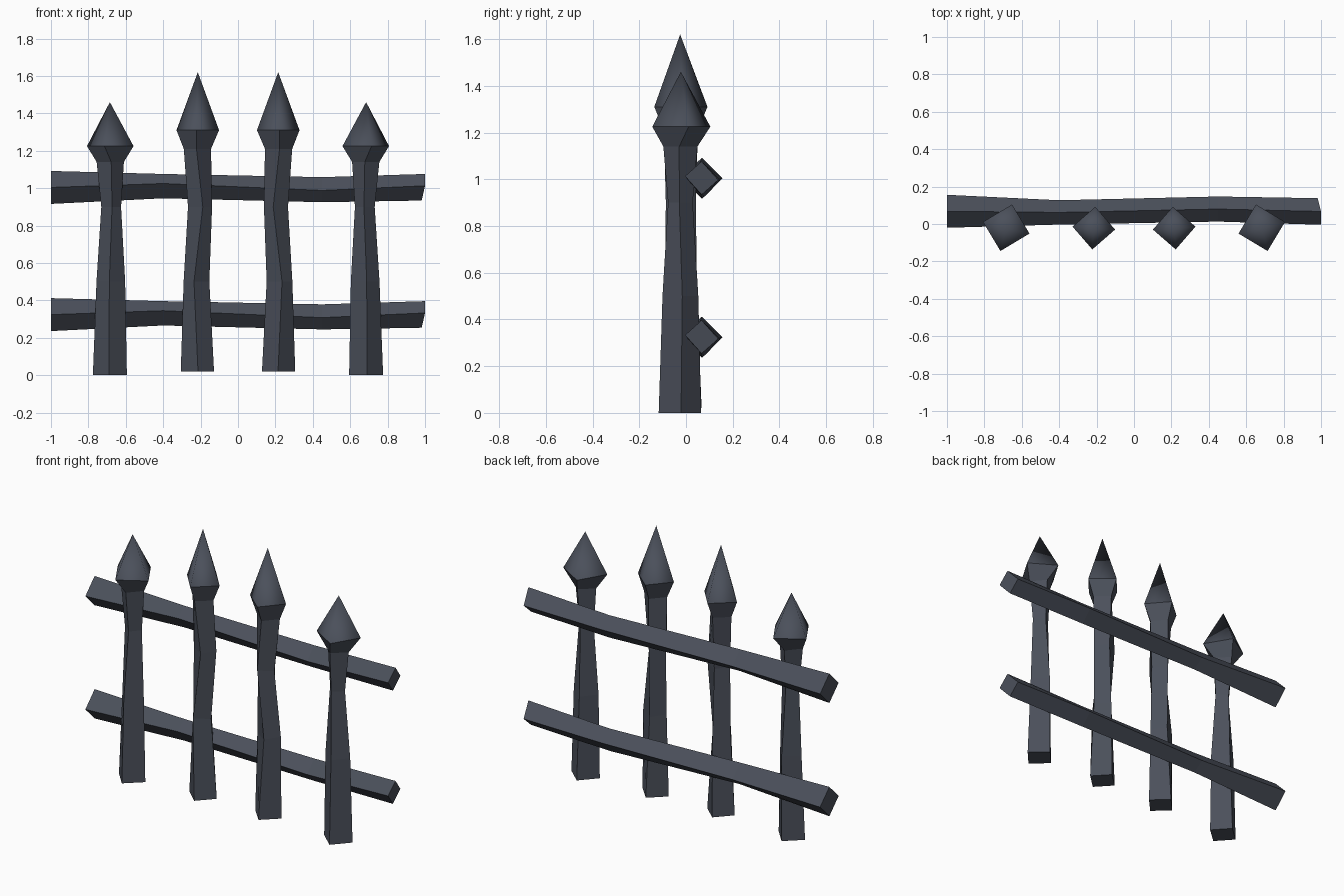
import bpy, bmesh, math

if "Cube" in bpy.data.objects:
    bpy.data.objects.remove(bpy.data.objects["Cube"])

iron = bpy.data.materials.new("dark_iron")
iron.diffuse_color = (0.070, 0.080, 0.104, 1)
iron.use_nodes = True
iron.node_tree.nodes["Principled BSDF"].inputs["Base Color"].default_value = iron.diffuse_color


def loft(name, rings, tip=None, smooth_from=99):
    """Join four-cornered rings, capping the ends or closing on a tip point."""
    bm = bmesh.new()
    vs = [[bm.verts.new(p) for p in r] for r in rings]
    bm.faces.new(vs[0])
    for a, b in zip(vs, vs[1:]):
        for i in range(4):
            bm.faces.new((a[i], a[(i + 1) % 4], b[(i + 1) % 4], b[i]))
    if tip:
        t = bm.verts.new(tip)
        for i in range(4):
            f = bm.faces.new((vs[-1][i], vs[-1][(i + 1) % 4], t))
            f.smooth = True
    else:
        bm.faces.new(vs[-1])
    bmesh.ops.recalc_face_normals(bm, faces=bm.faces)
    me = bpy.data.meshes.new(name)
    bm.to_mesh(me)
    bm.free()
    me.materials.append(iron)
    ob = bpy.data.objects.new(name, me)
    bpy.context.collection.objects.link(ob)
    return ob


def post(name, side, sections, tip):
    """sections: centre x, centre y, z, corner radius, twist in degrees."""
    rings = []
    for x, y, z, r, tw in sections:
        ring = []
        for k in range(4):
            a = math.radians(-90 + tw + 90 * k)
            ring.append((side * (x + r * math.cos(a)), y + r * math.sin(a), z))
        rings.append(ring)
    loft(name, rings, (side * tip[0], tip[1], tip[2]))


# Spear-topped posts (left-hand values, mirrored for the right)
outer = [(-0.685, -0.026, 0.0, 0.091, -3),
         (-0.680, -0.024, 0.50, 0.077, -6),
         (-0.678, -0.024, 0.90, 0.053, 5),
         (-0.683, -0.024, 1.14, 0.073, 4),
         (-0.683, -0.020, 1.225, 0.128, -14)]
inner = [(-0.217, -0.022, 0.02, 0.089, 2),
         (-0.222, -0.022, 0.50, 0.070, -11),
         (-0.203, -0.022, 0.90, 0.066, 13),
         (-0.217, -0.022, 1.21, 0.073, -4),
         (-0.215, -0.022, 1.31, 0.114, -4)]
for side, tag in ((1, "left"), (-1, "right")):
    post("outer_post_" + tag, side, outer, (-0.685, -0.022, 1.46))
    post("inner_post_" + tag, side, inner, (-0.215, -0.025, 1.62))

# Crooked rails set on edge: x, centre y, centre z, radius, front-corner lift
stations = [(-1.0, 0.068, 1.004, 0.088, 0.0),
            (-0.4, 0.062, 1.011, 0.065, 0.014),
            (0.45, 0.080, 0.992, 0.067, -0.004),
            (1.0, 0.067, 1.005, 0.071, 0.008)]
for name, drop in (("upper_rail", 0.0), ("lower_rail", 0.68)):
    rings = []
    for x, y, z, r, lift in stations:
        back = 0.018 if x == 1.0 else 0.0  # slanted right-hand cut
        z -= drop
        rings.append([(x, y - r, z + lift), (x - back, y, z - r),
                      (x - back, y + r, z - lift), (x, y, z + r)])
    loft(name, rings)
